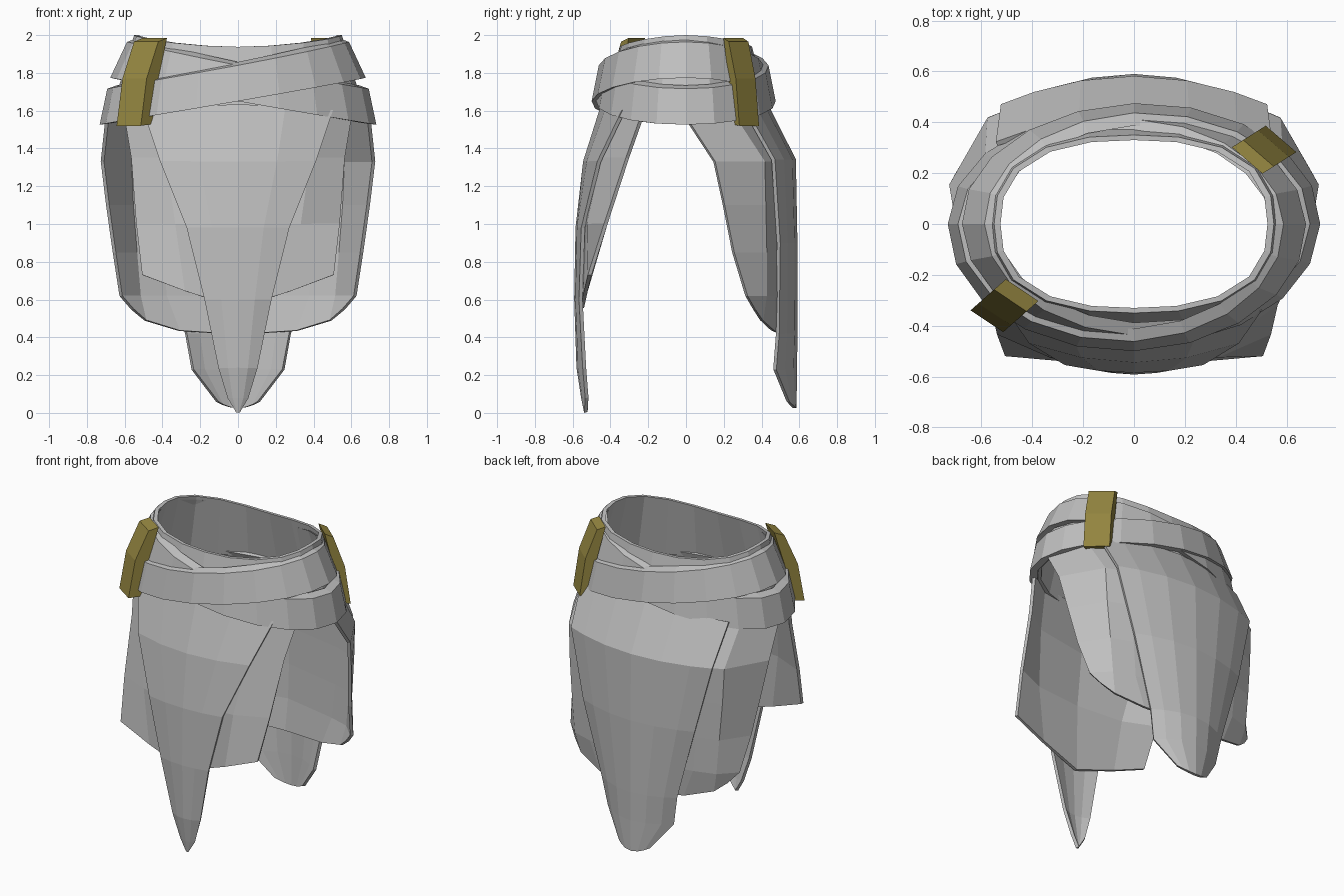
import bpy, bmesh, math

cube = bpy.data.objects.get("Cube")
if cube:
    bpy.data.objects.remove(cube, do_unlink=True)


def make_material(name, rgb):
    m = bpy.data.materials.new(name)
    m.use_nodes = True
    m.diffuse_color = (*rgb, 1)
    b = m.node_tree.nodes["Principled BSDF"]
    b.inputs["Base Color"].default_value = (*rgb, 1)
    b.inputs["Roughness"].default_value = 0.8
    return m


GREY = make_material("grey cloth", (0.52, 0.52, 0.52))
GOLD = make_material("dull gold", (0.30, 0.24, 0.052))


def finish(name, bm, mat):
    bmesh.ops.recalc_face_normals(bm, faces=bm.faces)
    me = bpy.data.meshes.new(name)
    bm.to_mesh(me)
    bm.free()
    me.materials.append(mat)
    ob = bpy.data.objects.new(name, me)
    bpy.context.collection.objects.link(ob)
    return ob


def grid_object(name, rows, mat, closed=False, thickness=0.0):
    """Skin a list of equally long point rows; closed joins the rows and the columns into a ring."""
    bm = bmesh.new()
    vs = [[bm.verts.new(p) for p in r] for r in rows]
    n, m = len(rows), len(rows[0])
    for i in range(n if closed else n - 1):
        for j in range(m if closed else m - 1):
            a, b = vs[i], vs[(i + 1) % n]
            k = (j + 1) % m
            bm.faces.new((a[j], a[k], b[k], b[j]))
    ob = finish(name, bm, mat)
    if thickness:
        s = ob.modifiers.new("thickness", "SOLIDIFY")
        s.thickness, s.offset = thickness, 0
    return ob


def lerp_table(table, z):
    for (z0, *a), (z1, *b) in zip(table, table[1:]):
        if z <= z1:
            break
    t = (z - z0) / (z1 - z0)
    return [p + (q - p) * t for p, q in zip(a, b)]


def oval(t, rx, ry, n=2.0):
    c, s = math.cos(t), math.sin(t)
    k = (abs(c) ** n + abs(s) ** n) ** (-1 / n)
    return rx * k * c, ry * k * s


# Waist radii by height: z, x radius, y radius
WAIST = [(1.50, .735, .515), (1.55, .73, .505), (1.64, .71, .49),
         (1.76, .682, .465), (1.84, .65, .45), (1.99, .575, .405)]
SEGS = 20


# Two belts tilted opposite ways, crossing at front and back
def belt(name, tilt):
    rows = []
    for i in range(SEGS):
        t = 2 * math.pi * i / SEGS
        c, s = math.cos(t), math.sin(t)
        low = 1.65 + 0.124 * tilt * c
        high = low + 0.19
        out = -0.012 * tilt * s
        flat = 0.025 if s > 0 else 0
        ring = []
        for z, inset, lift in ((low, 0, 0), (high, 0, 0), (high, .05, .018), (low, .05, .005)):
            rx, ry = lerp_table(WAIST, z)
            ring.append((*oval(t, rx - inset + out, ry - inset + out - flat), z + lift))
        rows.append(ring)
    grid_object(name, rows, GREY, closed=True)


belt("front_belt", 1)
belt("back_belt", -1)

# Inner waistband, with the rim dipping at front and back
rows = []
for i in range(SEGS):
    t = 2 * math.pi * i / SEGS
    top = 2.0 - 0.062 * math.sin(t) ** 2
    rows.append([(*oval(t, .68, .445), 1.56), (*oval(t, .55, .35, 2.5), top),
                 (*oval(t, .525, .33, 2.5), top), (*oval(t, .655, .42), 1.56)])
grid_object("waistband", rows, GREY, closed=True)


# Long centre cloths: z, half width, y at the middle, y at the edge, rise at the edge
def tongue(name, side, table, columns):
    rows = [[(w * u, side * (yc + (ye - yc) * u * u), z + rise * u * u)
             for u in columns] for z, w, yc, ye, rise in table]
    grid_object(name, rows, GREY, thickness=0.02)


tongue("front_cloth", -1, [
    (1.63, .50, .44, .33, -.03), (1.33, .41, .535, .46, 0), (.98, .27, .575, .545, 0),
    (.60, .175, .582, .557, 0), (.24, .10, .57, .538, 0), (.08, .05, .545, .525, 0),
    (.003, .004, .53, .53, 0)], (-1, -.5, 0, .5, 1))
tongue("back_cloth", 1, [
    (1.63, .54, .425, .315, -.03), (1.34, .52, .572, .462, 0), (.90, .41, .58, .49, 0),
    (.42, .275, .58, .485, 0), (.23, .24, .578, .47, 0), (.025, .11, .575, .54, .035)],
    (-1, -.75, -.4, 0, .4, .75, 1))

# Wide cloths beneath them, given from the middle outwards and mirrored left to right
FRONT_WIDE = [
    [(0, -.42, 1.60), (.42, -.35, 1.59), (.60, -.225, 1.59)],
    [(0, -.505, 1.35), (.38, -.44, 1.35), (.56, -.31, 1.35)],
    [(0, -.545, 1.0), (.33, -.515, 1.0), (.535, -.425, 1.0)],
    [(0, -.55, .555), (.28, -.53, .645), (.505, -.51, .73)]]
BACK_WIDE = [
    [(0, .41, 1.60), (.42, .345, 1.59), (.58, .24, 1.59), (.69, -.02, 1.59)],
    [(0, .545, 1.33), (.43, .47, 1.33), (.57, .41, 1.33), (.718, .15, 1.33)],
    [(0, .55, 1.1), (.42, .47, 1.1), (.56, .415, 1.1), (.69, .20, 1.1)],
    [(0, .55, .85), (.40, .467, .85), (.54, .42, .85), (.655, .25, .85)],
    [(0, .54, .62), (.38, .463, .62), (.52, .42, .62), (.62, .32, .62)],
    [(0, .51, .415), (.31, .46, .435), (.49, .40, .49), (.56, .36, .55)]]
for name, table in (("front_wide_cloth", FRONT_WIDE), ("back_wide_cloth", BACK_WIDE)):
    rows = [[(-x, y, z) for x, y, z in reversed(r[1:])] + r for r in table]
    grid_object(name, rows, GREY, thickness=0.02)


# Bent clasps: profile of outward distance and height, swept along the waist
def clasp(name, centre, outward, along):
    profile = [(0, 1.985), (.06, 1.965), (.14, 1.77), (.18, 1.52), (.09, 1.53), (.06, 1.77)]
    bm = bmesh.new()
    ends = [[bm.verts.new((centre[0] + outward[0] * d + along[0] * w,
                           centre[1] + outward[1] * d + along[1] * w, z))
             for d, z in profile] for w in (-1, 1)]
    for e in ends:
        bm.faces.new((e[0], e[1], e[2], e[5]))
        bm.faces.new((e[5], e[2], e[3], e[4]))
    for j in range(6):
        k = (j + 1) % 6
        bm.faces.new((ends[0][j], ends[0][k], ends[1][k], ends[1][j]))
    finish(name, bm, GOLD)


clasp("front_clasp", (-.44, -.26), (-.77, -.68), (.064, -.043))
clasp("back_clasp", (.445, .25), (.74, .47), (.06, -.052))
